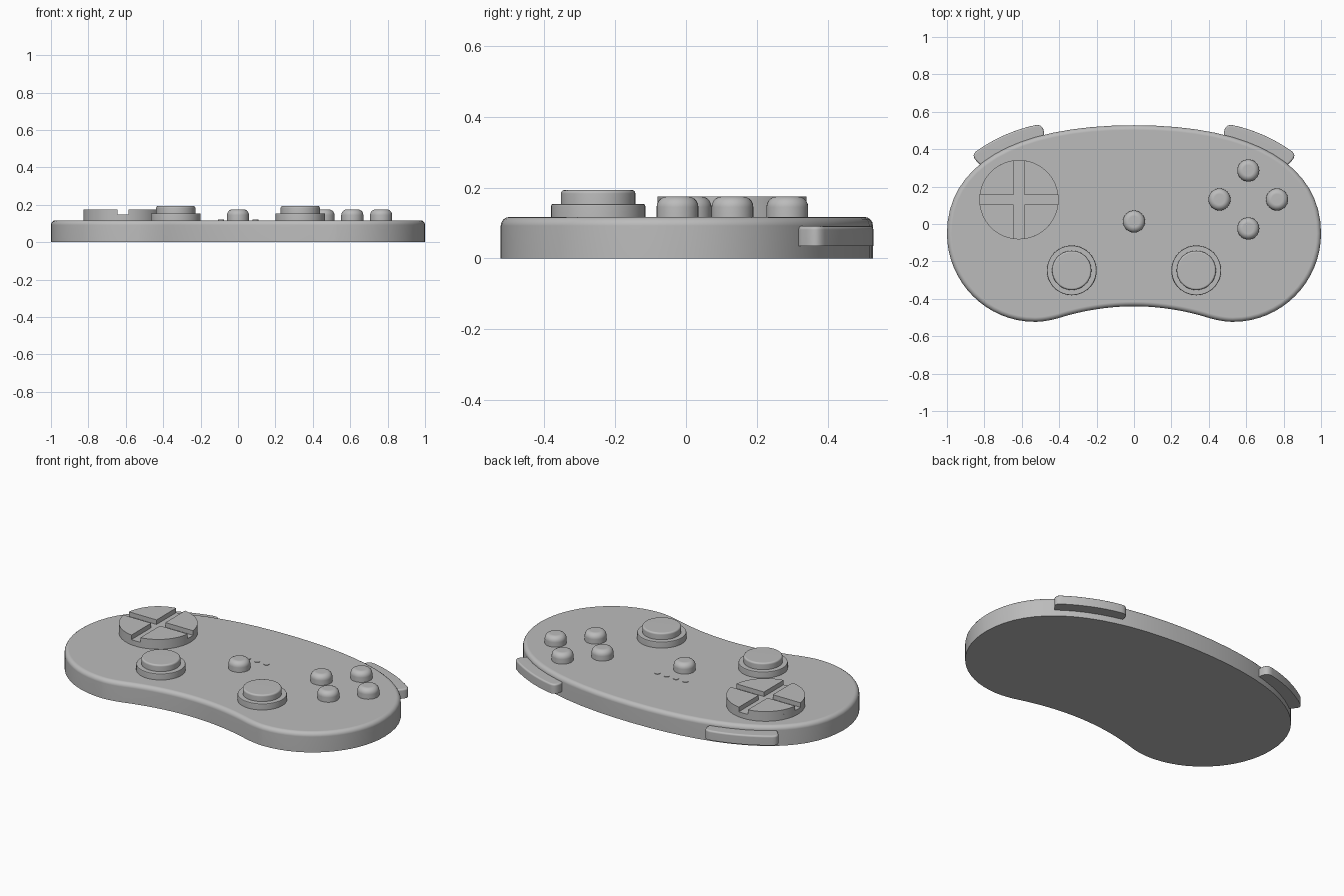
import bpy
import bmesh
from math import sin, cos, pi, asin, radians
from mathutils import Vector
from mathutils.geometry import interpolate_bezier

if "Cube" in bpy.data.objects:
    bpy.data.objects.remove(bpy.data.objects["Cube"])

GREY = (0.5, 0.5, 0.5, 1)
plastic = bpy.data.materials.new("grey plastic")
plastic.use_nodes = True
plastic.diffuse_color = GREY
plastic.node_tree.nodes["Principled BSDF"].inputs["Base Color"].default_value = GREY


def prism(name, points, low, high, bevel=0, segments=4):
    """Extrude a flat outline upwards and round its top rim."""
    bm = bmesh.new()
    base = bm.faces.new([bm.verts.new((p[0], p[1], low)) for p in points])
    top = bmesh.ops.extrude_face_region(bm, geom=[base], use_keep_orig=True)["geom"]
    bmesh.ops.translate(bm, verts=[g for g in top if isinstance(g, bmesh.types.BMVert)],
                        vec=(0, 0, high - low))
    bmesh.ops.recalc_face_normals(bm, faces=bm.faces)
    if bevel:
        rim = [e for e in bm.edges if min(v.co.z for v in e.verts) > high - 1e-5]
        bmesh.ops.bevel(bm, geom=rim, offset=bevel, segments=segments,
                        profile=0.5, affect="EDGES", clamp_overlap=True)
    mesh = bpy.data.meshes.new(name)
    bm.to_mesh(mesh)
    bm.free()
    mesh.materials.append(plastic)
    obj = bpy.data.objects.new(name, mesh)
    bpy.context.collection.objects.link(obj)
    bpy.ops.object.select_all(action="DESELECT")
    obj.select_set(True)
    bpy.context.view_layer.objects.active = obj
    bpy.ops.object.shade_smooth_by_angle(angle=radians(35))
    weighted = obj.modifiers.new("flat caps", "WEIGHTED_NORMAL")
    weighted.keep_sharp = True
    return obj


def circle(x, y, radius, count=48):
    return [(x + radius * cos(2 * pi * i / count), y + radius * sin(2 * pi * i / count))
            for i in range(count)]


def curve(segments, steps):
    """Sample a chain of cubic curves without repeating the joints."""
    points = []
    for seg in segments:
        sampled = interpolate_bezier(*[Vector(p).to_3d() for p in seg], steps + 1)
        points += [(p.x, p.y) for p in sampled[:-1]]
    return points


# Body: right half of the outline, mirrored
half = curve([
    [(0, 0.528), (0.65, 0.528), (1, 0.31), (1, -0.05)],
    [(1, -0.05), (1, -0.31), (0.79, -0.523), (0.53, -0.523)],
    [(0.53, -0.523), (0.485, -0.523), (0.44, -0.513), (0.4, -0.502)],
    [(0.4, -0.502), (0.27, -0.461), (0.13, -0.44), (0, -0.44)],
], 16) + [(0, -0.44)]
outline = half + [(-x, y) for x, y in reversed(half[1:-1])]
prism("body", outline, 0, 0.117, 0.025)

# Shoulder buttons, tucked into the back edge
shoulder = curve([
    [(0.48, 0.47), (0.48, 0.51), (0.49, 0.535), (0.53, 0.528)],
    [(0.53, 0.528), (0.64, 0.505), (0.75, 0.455), (0.84, 0.392)],
    [(0.84, 0.392), (0.87, 0.37), (0.86, 0.35), (0.82, 0.315)],
], 8) + [(0.82, 0.315), (0.72, 0.3), (0.5, 0.4)]
for side, sign in (("left", 1), ("right", -1)):
    prism(side + "_shoulder_button", [(sign * x, y) for x, y in shoulder],
          0.035, 0.091, 0.01, 3)

# Direction pad: a disc topped by four quadrants with grooves between
PAD_X, PAD_Y, PAD_R = -0.615, 0.13, 0.212
GAP_X, GAP_Y = 0.029, 0.025
prism("direction_pad_base", circle(PAD_X, PAD_Y, PAD_R, 64), 0.11, 0.148)
start, end = asin(GAP_Y / PAD_R), pi / 2 - asin(GAP_X / PAD_R)
arc = [start + (end - start) * i / 14 for i in range(15)]
quadrant = [(GAP_X, GAP_Y)] + [(PAD_R * cos(a), PAD_R * sin(a)) for a in arc]
for sx in (1, -1):
    for sy in (1, -1):
        name = f"direction_pad_{'back' if sy > 0 else 'front'}_{'left' if sx > 0 else 'right'}"
        prism(name, [(PAD_X + sx * x, PAD_Y + sy * y) for x, y in quadrant], 0.147, 0.175)

# Thumbsticks
for side, x in (("left", 0.333), ("right", -0.333)):
    prism(side + "_stick_base", circle(x, -0.248, 0.133), 0.11, 0.154, 0.006, 2)
    prism(side + "_stick_cap", circle(x, -0.248, 0.105), 0.15, 0.193, 0.01, 3)

# Round domed buttons: four in a diamond and one in the middle
for place, dx, dy in (("left", 1, 0), ("right", -1, 0), ("back", 0, 1), ("front", 0, -1)):
    prism(place + "_action_button", circle(0.611 + 0.154 * dx, 0.131 + 0.155 * dy, 0.059, 32),
          0.11, 0.175, 0.03, 5)
prism("centre_button", circle(0, 0.013, 0.059, 32), 0.11, 0.175, 0.03, 5)

# Row of indicator lights
for i in range(4):
    prism(f"indicator_light_{i + 1}", circle(-0.091 + 0.0615 * i, 0.135, 0.016, 20), 0.112, 0.12)
